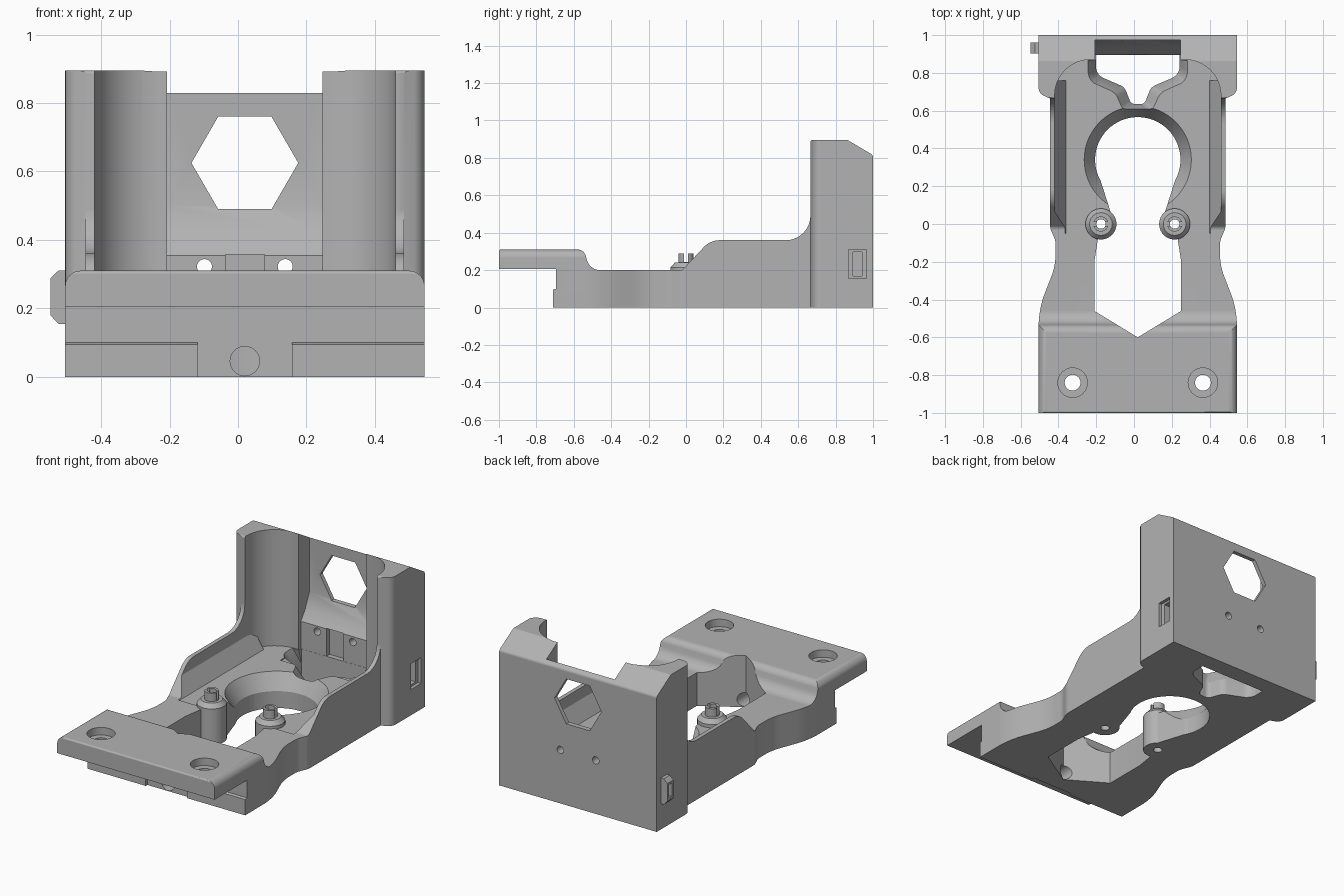
import bpy, bmesh, math
from mathutils import Vector

if "Cube" in bpy.data.objects:
    bpy.data.objects.remove(bpy.data.objects["Cube"])

CX = 0.02  # mirror plane of the bracket

grey = bpy.data.materials.new("matte_grey")
grey.use_nodes = True
grey.diffuse_color = (0.45, 0.45, 0.45, 1)
grey.node_tree.nodes["Principled BSDF"].inputs["Base Color"].default_value = (0.45, 0.45, 0.45, 1)


def rounded(corners, steps=8):
    """Polygon from (u, v, radius) corners, each radius turned into an arc."""
    out, n = [], len(corners)
    for i, (u, v, *rest) in enumerate(corners):
        r = rest[0] if rest else 0
        p = Vector((u, v))
        if r == 0:
            out.append(p)
            continue
        a = Vector(corners[i - 1][:2]) - p
        b = Vector(corners[(i + 1) % n][:2]) - p
        half = a.angle(b) / 2
        d = min(r / math.tan(half), 0.49 * a.length, 0.49 * b.length)
        a, b = a.normalized(), b.normalized()
        centre = p + (a + b).normalized() * d / math.cos(half)
        s, e = p + a * d - centre, p + b * d - centre
        for k in range(steps + 1):
            t = k / steps
            out.append(centre + s.lerp(e, t).normalized() * s.length)
    return out


def mirrored(half):
    """Close a right-hand half outline with its mirror image."""
    return half + [(-c[0], *c[1:]) for c in reversed(half) if c[0] > 0]


def circle(u, v, r, n=48, turn=0):
    return [Vector((u + r * math.cos(turn + math.tau * k / n),
                    v + r * math.sin(turn + math.tau * k / n))) for k in range(n)]


def prism(name, outline, axis, lo, hi, end=None):
    """Extrude an outline along an axis, optionally lofting to an end outline."""
    place = {"x": lambda p, h: (h + CX, p[0], p[1]),
             "y": lambda p, h: (p[0] + CX, h, p[1]),
             "z": lambda p, h: (p[0] + CX, p[1], h)}[axis]
    bm = bmesh.new()
    a = [bm.verts.new(place(p, lo)) for p in outline]
    b = [bm.verts.new(place(p, hi)) for p in (end or outline)]
    bm.faces.new(a)
    bm.faces.new(b)
    for i in range(len(a)):
        bm.faces.new((a[i - 1], a[i], b[i], b[i - 1]))
    bmesh.ops.recalc_face_normals(bm, faces=bm.faces[:])
    mesh = bpy.data.meshes.new(name)
    bm.to_mesh(mesh)
    bm.free()
    obj = bpy.data.objects.new(name, mesh)
    bpy.context.collection.objects.link(obj)
    mesh.materials.append(grey)
    return obj


def box(axis, u0, u1, v0, v1, lo, hi):
    return prism("cutter", [(u0, v0), (u1, v0), (u1, v1), (u0, v1)], axis, lo, hi)


def combine(target, tool, how="DIFFERENCE"):
    mod = target.modifiers.new("bool", "BOOLEAN")
    mod.object, mod.operation, mod.solver = tool, how, "EXACT"
    bpy.context.view_layer.update()
    bpy.context.view_layer.objects.active = target
    with bpy.context.temp_override(object=target, active_object=target):
        bpy.ops.object.modifier_apply(modifier=mod.name)
    bpy.data.objects.remove(tool)


# Frame: side silhouette intersected with the waisted plan
side = rounded([(-1, 0.205), (-1, 0.31, 0.01), (-0.545, 0.31, 0.045), (-0.515, 0.2, 0.095),
                (-0.02, 0.2, 0.03), (0.13, 0.36, 0.12), (0.665, 0.36, 0.13),
                (0.665, 0.895, 0.01), (0.865, 0.895, 0.02), (1, 0.815, 0.02), (1, 0),
                (-0.71, 0), (-0.71, 0.095), (-0.695, 0.1), (-0.695, 0.205)])
plan = rounded(mirrored([(0.525, -1.1), (0.525, -0.45, 0.5), (0.435, -0.22, 0.5),
                         (0.435, -0.09, 0.1), (0.465, -0.02, 0.1), (0.465, 0.665),
                         (0.525, 0.69, 0.06), (0.525, 1.1)]))
frame = prism("frame", side, "x", -0.7, 0.7)
combine(frame, prism("cutter", plan, "z", -0.2, 1.2), "INTERSECT")

# Rounded long edges of the front shelf
for s in (1, -1):
    arc = [(s * (0.48 + 0.045 * math.sin(t * math.pi / 16)),
            0.265 + 0.045 * math.cos(t * math.pi / 16)) for t in range(9)]
    strip = [(s * 0.48, 0.4)] + arc + [(s * 0.6, 0.265), (s * 0.6, 0.4)]
    combine(frame, prism("cutter", strip, "y", -1.1, -0.5))

# Cradle pocket with sloped strips left along both walls
pocket = prism("cutter", rounded(mirrored([(0.44, -0.05), (0.44, 0.87, 0.19)]), 14),
               "z", 0.195, 1.2)
for s in (1, -1):
    wedge = [(s * 0.46, 0.15), (s * 0.353, 0.15), (s * 0.44, 0.29), (s * 0.46, 0.29)]
    combine(pocket, prism("cutter", wedge, "y", -0.1, 0.76))
combine(frame, pocket)

# Recess in the back wall, with a sloped ledge below the window
recess = [(0.7, 0.19), (0.895, 0.19), (0.895, 0.355), (0.935, 0.41), (0.975, 0.5),
          (0.975, 1.1), (0.7, 1.1)]
combine(frame, prism("cutter", recess, "x", -0.2275, 0.2275))
combine(frame, box("y", -0.057, 0.057, 0.19, 0.357, 0.8, 0.925))
combine(frame, prism("cutter", circle(0, 0.625, 0.156, 6), "y", 0.9, 1.1))
for s in (1, -1):
    combine(frame, prism("cutter", circle(s * 0.118, 0.322, 0.022, 20), "y", 0.8, 1.1))

# Floor opening behind the cradle, with a chamfered rim
inner = rounded(mirrored([(0.035, 0.635, 0.03), (0.07, 0.725, 0.06),
                          (0.222, 0.79, 0.07), (0.222, 0.894)]))
outer = rounded(mirrored([(0.08, 0.6, 0.04), (0.12, 0.69, 0.06),
                          (0.265, 0.755, 0.08), (0.265, 0.865)]))
combine(frame, prism("cutter", inner, "z", -0.1, 0.25))
combine(frame, prism("cutter", inner, "z", 0.1, 0.2, outer))

# Keyhole floor opening with a conical rim
combine(frame, prism("cutter", circle(0, 0.34, 0.226, 64), "z", -0.1, 0.4))
combine(frame, prism("cutter", circle(0, 0.34, 0.225, 64), "z", 0.1, 0.197,
                     circle(0, 0.34, 0.285, 64)))
slot = mirrored([(0, -0.6), (0.23, -0.46), (0.23, -0.2), (0.205, -0.04),
                 (0.13, 0.02), (0.21, 0.27)])
combine(frame, prism("cutter", slot, "z", -0.1, 0.5))

# Front foot: centre notch and cable bore
combine(frame, box("y", -0.138, 0.138, -0.1, 0.11, -0.9, -0.695))
combine(frame, prism("cutter", circle(0, 0.046, 0.043, 32), "y", -0.9, -0.4))
combine(frame, prism("cutter", circle(0, 0.075, 0.065, 32), "y", -0.56, -0.4))

# Counterbored screw holes in the shelf
for s in (1, -1):
    combine(frame, prism("cutter", circle(s * 0.345, -0.84, 0.042, 32), "z", 0.1, 0.5))
    combine(frame, prism("cutter", circle(s * 0.345, -0.84, 0.078, 40), "z", 0.265, 0.5))

# Stepped latch socket on the left of the tower
combine(frame, box("x", 0.87, 0.965, 0.155, 0.31, 0.505, 0.6))
combine(frame, box("x", 0.893, 0.942, 0.168, 0.298, 0.45, 0.6))

# Posts with slotted hollow pegs
posts = []
for s, name in ((1, "left_post"), (-1, "right_post")):
    def ring(r):
        return circle(s * 0.195, 0, r, 40)
    post = prism(name, ring(0.082), "z", 0, 0.215)
    combine(post, prism("cutter", ring(0.082), "z", 0.215, 0.24, ring(0.06)), "UNION")
    combine(post, prism("cutter", ring(0.04), "z", 0.22, 0.29), "UNION")
    combine(post, prism("cutter", ring(0.025), "z", -0.1, 0.4))
    combine(post, box("z", s * 0.195 - 0.1, s * 0.195 + 0.1, -0.01, 0.01, 0.242, 0.4))
    combine(frame, prism("cutter", ring(0.03), "z", -0.1, 0.4))
    posts.append(post)

# Latch boss on the right of the tower
latch = prism("latch", [(-0.51, 0.155), (-0.545, 0.155), (-0.568, 0.18), (-0.568, 0.288),
                        (-0.545, 0.31), (-0.51, 0.31)], "y", 0.903, 0.96)
combine(latch, box("x", 0.918, 0.945, 0.195, 0.275, -0.7, -0.55))

# Smooth the curved walls and keep the edges crisp
for obj in [frame, latch] + posts:
    bpy.ops.object.select_all(action="DESELECT")
    obj.select_set(True)
    bpy.context.view_layer.objects.active = obj
    bpy.ops.object.shade_smooth_by_angle(angle=math.radians(28))
    weighted = obj.modifiers.new("weighted_normals", "WEIGHTED_NORMAL")
    weighted.keep_sharp = True
